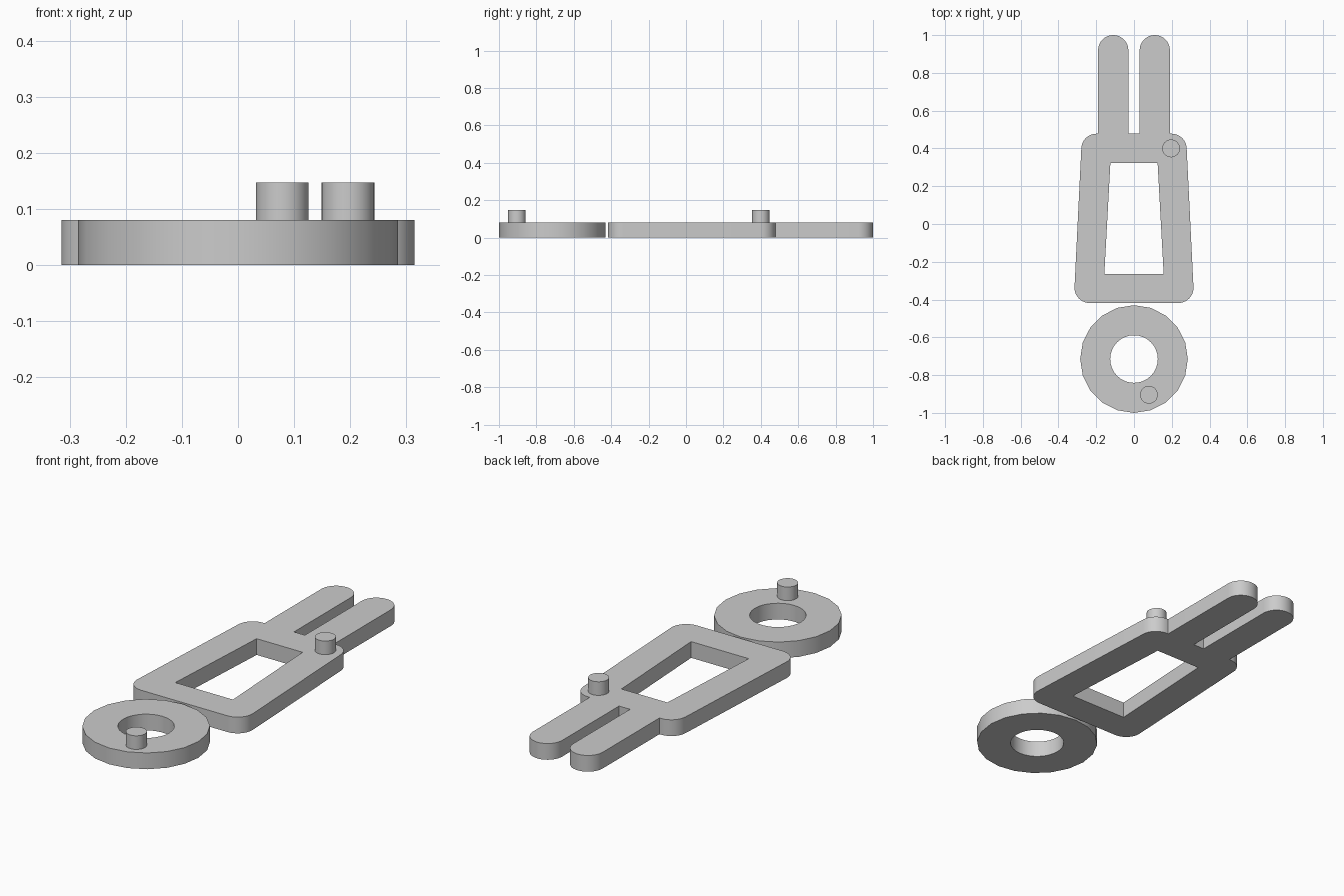
import bpy, bmesh, math
from mathutils import Vector

cube = bpy.data.objects.get("Cube")
if cube:
    bpy.data.objects.remove(cube, do_unlink=True)

THICK = 0.08
PIN_TOP = 0.147

grey = bpy.data.materials.new("plain_grey")
grey.use_nodes = True
colour = (0.6, 0.6, 0.6, 1)
grey.diffuse_color = colour
grey.node_tree.nodes["Principled BSDF"].inputs["Base Color"].default_value = colour


def fillet(corners, steps=10):
    """Turn (x, y, radius) corners into an outline with rounded corners."""
    out = []
    for i, (x, y, r) in enumerate(corners):
        p = Vector((x, y))
        if r == 0:
            out.append(p)
            continue
        a = (Vector(corners[i - 1][:2]) - p).normalized()
        b = (Vector(corners[(i + 1) % len(corners)][:2]) - p).normalized()
        half = a.angle(b) / 2
        centre = p + (a + b).normalized() * (r / math.sin(half))
        start = p + a * (r / math.tan(half)) - centre
        end = p + b * (r / math.tan(half)) - centre
        sweep = math.pi - 2 * half
        for k in range(steps + 1):
            t = k / steps
            out.append(centre + (start * math.sin((1 - t) * sweep)
                                 + end * math.sin(t * sweep)) / math.sin(sweep))
    return out


def circle(x, y, r, sides):
    return [Vector((x + r * math.sin(math.tau * i / sides),
                    y + r * math.cos(math.tau * i / sides))) for i in range(sides)]


def mirrored(half):
    return half + [(-x, y, r) for x, y, r in reversed(half)]


def plate(name, loops, z0, z1):
    """Extrude an outline, with optional hole loops, from z0 to z1."""
    bm = bmesh.new()
    for loop in loops:
        verts = [bm.verts.new((p.x, p.y, z0)) for p in loop]
        for i, v in enumerate(verts):
            bm.edges.new((verts[i - 1], v))
    bmesh.ops.remove_doubles(bm, verts=bm.verts, dist=0.0005)
    bmesh.ops.triangle_fill(bm, edges=bm.edges[:], use_beauty=True)
    top = bmesh.ops.extrude_face_region(bm, geom=bm.faces[:], use_keep_orig=True)
    moved = [g for g in top["geom"] if isinstance(g, bmesh.types.BMVert)]
    bmesh.ops.translate(bm, verts=moved, vec=(0, 0, z1 - z0))
    bmesh.ops.recalc_face_normals(bm, faces=bm.faces[:])
    mesh = bpy.data.meshes.new(name)
    bm.to_mesh(mesh)
    bm.free()
    mesh.materials.append(grey)
    obj = bpy.data.objects.new(name, mesh)
    bpy.context.collection.objects.link(obj)
    bpy.ops.object.select_all(action='DESELECT')
    obj.select_set(True)
    bpy.context.view_layer.objects.active = obj
    bpy.ops.object.shade_smooth_by_angle(angle=math.radians(30))
    return obj


# Tapered frame with two rounded prongs and a tapered window
outline = mirrored([(0.319, -0.418, 0.08), (0.275, 0.478, 0.08), (0.19, 0.478, 0),
                    (0.19, 1.0, 0.0799), (0.03, 1.0, 0.0799), (0.03, 0.478, 0)])
window = mirrored([(0.157, -0.264, 0), (0.125, 0.324, 0)])
plate("forked_frame", [fillet(outline), fillet(window)], 0, THICK)

# Separate ring in front of the frame
plate("ring", [circle(0, -0.715, 0.285, 20), circle(0, -0.715, 0.126, 32)], 0, THICK)

# Upright pins
plate("ring_pin", [circle(0.079, -0.904, 0.047, 32)], THICK, PIN_TOP)
plate("frame_pin", [circle(0.196, 0.4, 0.047, 32)], THICK, PIN_TOP)
